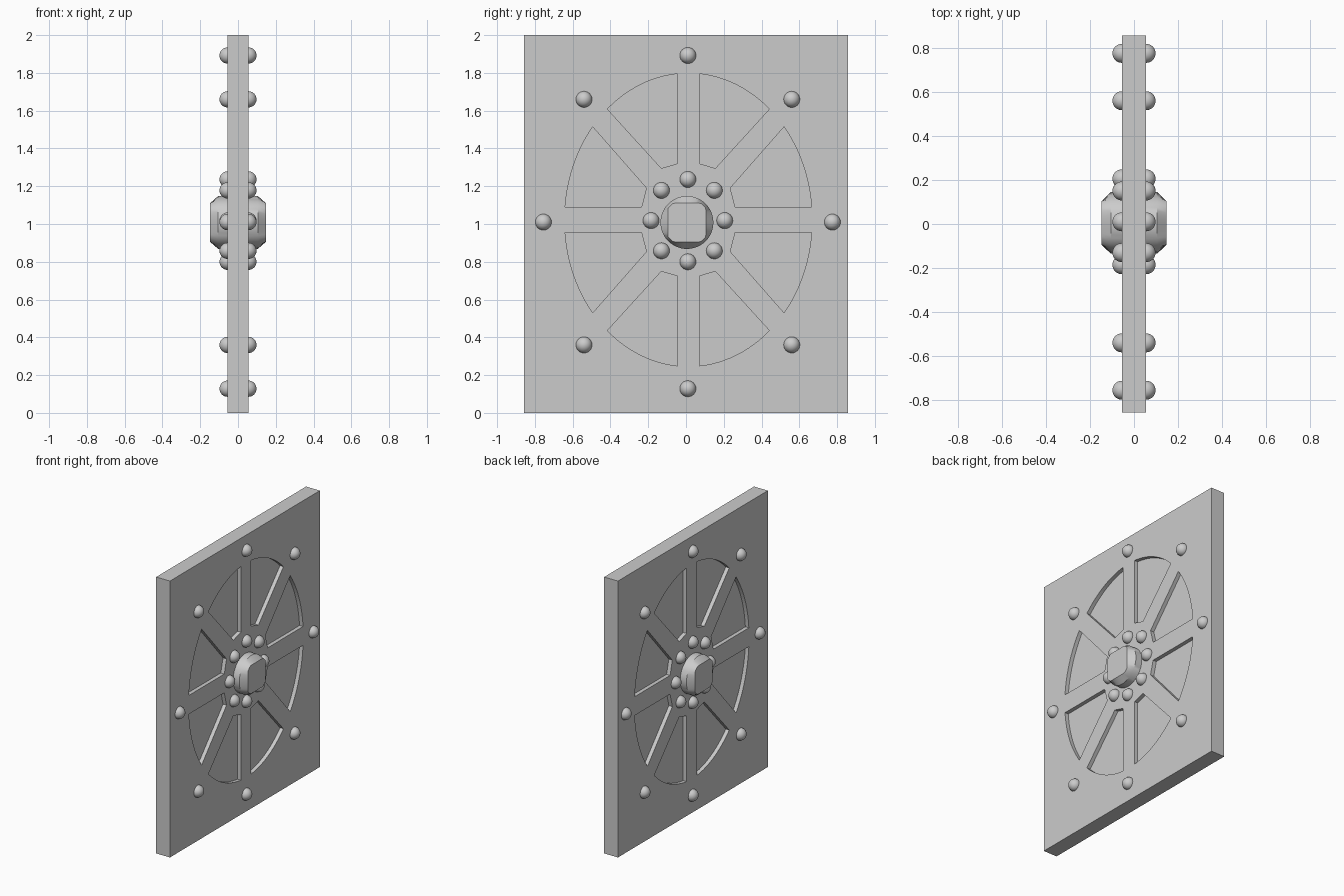
import bpy, bmesh, math
from mathutils import Matrix

if "Cube" in bpy.data.objects:
    bpy.data.objects.remove(bpy.data.objects["Cube"], do_unlink=True)

HALF = 0.055            # half the plate thickness
DEPTH = 0.028           # depth of each pocket
CY, CZ = 0.0125, 1.022  # centre of the spoke pattern
RY, RZ = 0.655, 0.776   # radii of the oval rim

grey = bpy.data.materials.new("plain grey")
grey.use_nodes = True
colour = (0.6, 0.6, 0.6, 1)
grey.diffuse_color = colour
grey.node_tree.nodes["Principled BSDF"].inputs["Base Color"].default_value = colour


def finish(name, bm, smooth=False):
    bmesh.ops.recalc_face_normals(bm, faces=bm.faces)
    mesh = bpy.data.meshes.new(name)
    bm.to_mesh(mesh)
    bm.free()
    obj = bpy.data.objects.new(name, mesh)
    bpy.context.collection.objects.link(obj)
    mesh.materials.append(grey)
    bpy.ops.object.select_all(action='DESELECT')
    obj.select_set(True)
    bpy.context.view_layer.objects.active = obj
    if smooth:
        bpy.ops.object.shade_smooth_by_angle(angle=math.radians(30))
    return obj


def loft(bm, rings):
    """Skin rings of points and cap both ends."""
    rows = [[bm.verts.new(p) for p in ring] for ring in rings]
    n = len(rows[0])
    for a, b in zip(rows, rows[1:]):
        for i in range(n):
            j = (i + 1) % n
            bm.faces.new((a[i], a[j], b[j], b[i]))
    bm.faces.new(rows[0][::-1])
    bm.faces.new(rows[-1])


def wedge(start, end, inner):
    """Outline of a pocket: arc of the oval rim, then the inner corners."""
    t0, t1 = [math.atan2(z / RZ, y / RY) for y, z in (start, end)]
    steps = 12
    arc = [t0 + (t1 - t0) * i / steps for i in range(steps + 1)]
    return [(RY * math.cos(t), RZ * math.sin(t)) for t in arc] + inner


# Pocket cutters, mirrored into four quarters on both sides of the plate
outlines = [
    wedge((0.058, 0.773), (0.43, 0.588), [(0.143, 0.273), (0.058, 0.298)]),
    wedge((0.523, 0.508), (0.653, 0.068), [(0.248, 0.068), (0.222, 0.168)]),
]
bm = bmesh.new()
for outline in outlines:
    for sy in (-1, 1):
        for sz in (-1, 1):
            for sx in (-1, 1):
                loft(bm, [[(sx * x, CY + sy * y, CZ + sz * z) for y, z in outline]
                          for x in (HALF - DEPTH, HALF + 0.1)])
cutter = finish("pocket_cutter", bm)
cutter.hide_render = True

# Plate with recessed pockets
bm = bmesh.new()
bmesh.ops.create_cube(bm, size=1, matrix=Matrix.Translation((0, 0, 1))
                      @ Matrix.Diagonal((2 * HALF, 1.714, 2, 1)))
plate = finish("plate", bm)
cut = plate.modifiers.new("pockets", 'BOOLEAN')
cut.operation = 'DIFFERENCE'
cut.solver = 'EXACT'
cut.object = cutter
bpy.ops.object.modifier_apply(modifier=cut.name)
bpy.data.objects.remove(cutter, do_unlink=True)


# Rings of round rivets, running right through the plate
def rivets(name, cy, cz, axis_y, axis_z, diag_y, diag_z):
    spots = [(axis_y, 0), (-axis_y, 0), (0, axis_z), (0, -axis_z)]
    spots += [(a * diag_y, b * diag_z) for a in (-1, 1) for b in (-1, 1)]
    bm = bmesh.new()
    for y, z in spots:
        for x in (-HALF, HALF):
            place = (Matrix.Translation((x, cy + y, cz + z))
                     @ Matrix.Rotation(math.pi / 2, 4, 'Y'))
            bmesh.ops.create_uvsphere(bm, u_segments=24, v_segments=16,
                                      radius=0.043, matrix=place)
    finish(name, bm, True)


rivets("outer_rivets", 0.01, 1.01, 0.765, 0.882, 0.55, 0.65)
rivets("inner_rivets", 0.01, 1.018, 0.195, 0.218, 0.14, 0.16)


# Hub: round barrel tapering to clipped flat ends
def hub_ring(x, radius, clip_y, clip_z):
    ring = []
    for i in range(48):
        t = math.tau * i / 48
        y, z = radius * math.cos(t), radius * math.sin(t)
        y = max(-clip_y, min(clip_y, y))
        z = max(-clip_z, min(clip_z, z))
        ring.append((x, 0.005 + y, 1.008 + z))
    return ring


bm = bmesh.new()
loft(bm, [hub_ring(-0.147, 0.125, 0.1, 0.103), hub_ring(-0.105, 0.14, 1, 1),
          hub_ring(0.105, 0.14, 1, 1), hub_ring(0.147, 0.125, 0.1, 0.103)])
finish("hub", bm, True)
